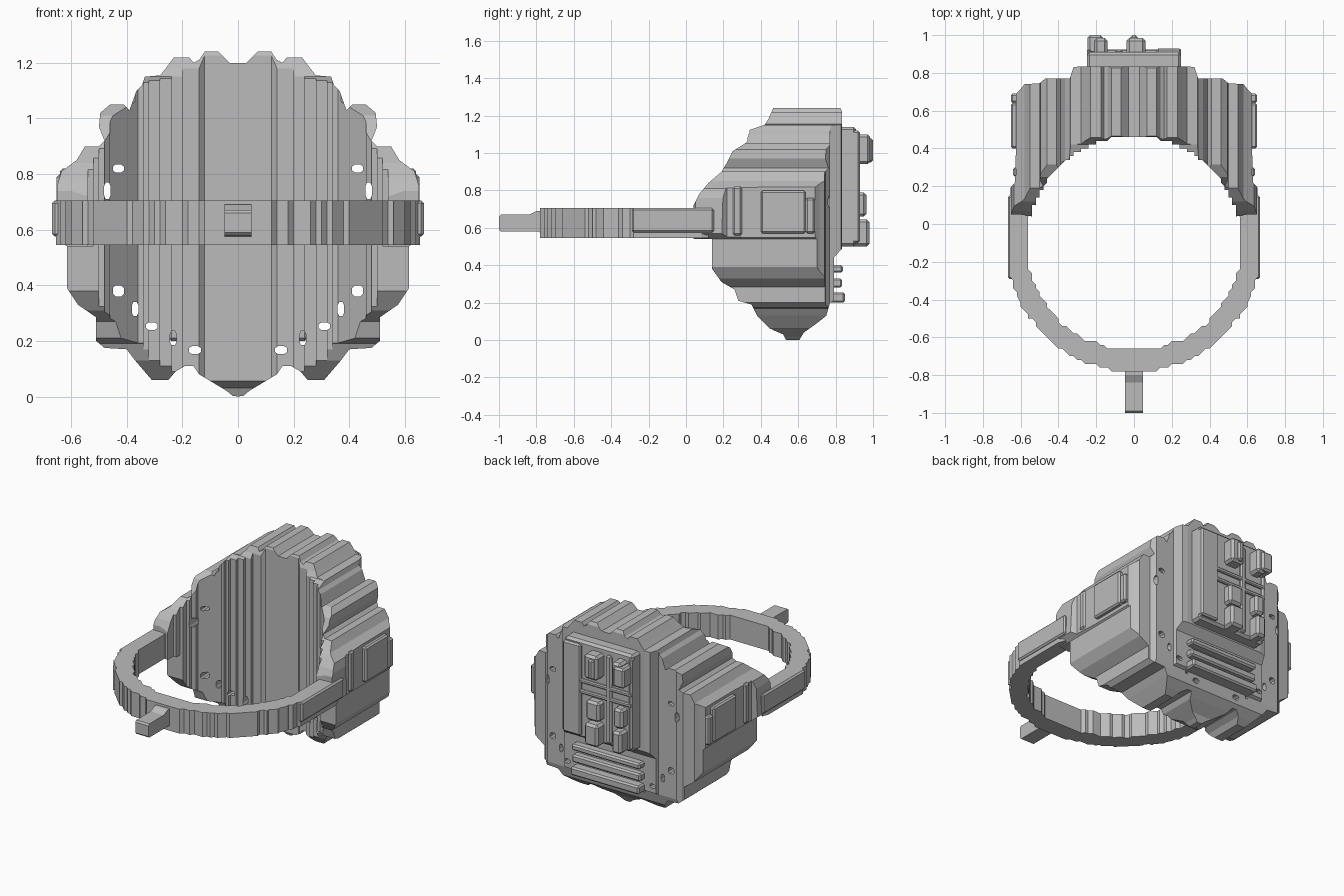
import bpy, bmesh, math

if "Cube" in bpy.data.objects:
    bpy.data.objects.remove(bpy.data.objects["Cube"])

grey = bpy.data.materials.new("warm grey")
grey.diffuse_color = (0.5, 0.5, 0.5, 1)
grey.use_nodes = True
grey.node_tree.nodes["Principled BSDF"].inputs["Base Color"].default_value = grey.diffuse_color


def prism(name, loops, axis, lo, hi, bevel=0):
    """Extrude closed outlines along an axis; points are the two other axes in order."""
    bm = bmesh.new()
    for pts in loops:
        def at(p, t):
            v = list(p)
            v.insert(axis, t)
            return bm.verts.new(v)
        a = [at(p, lo) for p in pts]
        b = [at(p, hi) for p in pts]
        bm.faces.new(a)
        bm.faces.new(b)
        for i in range(len(pts)):
            j = (i + 1) % len(pts)
            bm.faces.new((a[i], a[j], b[j], b[i]))
    bmesh.ops.recalc_face_normals(bm, faces=bm.faces)
    if bevel:
        bmesh.ops.bevel(bm, geom=bm.edges[:], offset=bevel, segments=1, affect='EDGES')
    me = bpy.data.meshes.new(name)
    bm.to_mesh(me)
    bm.free()
    me.materials.append(grey)
    ob = bpy.data.objects.new(name, me)
    bpy.context.collection.objects.link(ob)
    return ob


def box(name, x0, x1, y0, y1, z0, z1, bevel=0.01):
    return prism(name, [[(x0, y0), (x1, y0), (x1, y1), (x0, y1)]], 2, z0, z1, bevel)


def combine(ob, cutter, operation):
    m = ob.modifiers.new("cut", 'BOOLEAN')
    m.operation, m.object, m.solver = operation, cutter, 'EXACT'
    bpy.context.view_layer.objects.active = ob
    bpy.ops.object.modifier_apply(modifier=m.name)
    bpy.data.objects.remove(cutter)


def mirrored(half):
    return half + [(-x, v) for x, v in reversed(half) if abs(x) > 1e-6]


def stepped_arc(r, a0, a1, n, grid, limit=1.0):
    """Arc around the finger opening, snapped to a grid so it reads as small steps."""
    pts = []
    for i in range(n + 1):
        a = math.radians(a0 + (a1 - a0) * i / n)
        x = round(r * math.cos(a) / grid) * grid
        y = round(r * math.sin(a) / grid) * grid - 0.1
        p = (max(-limit, min(limit, x)), y)
        if not pts or p != pts[-1]:
            pts.append(p)
    return pts


# scalloped face outline (x, z)
outline = mirrored([
    (0, 1.2), (.03, 1.2), (.05, 1.22), (.07, 1.24), (.12, 1.24), (.14, 1.21), (.16, 1.2),
    (.175, 1.22), (.23, 1.22), (.26, 1.18), (.28, 1.155), (.335, 1.15), (.345, 1.12),
    (.365, 1.1), (.39, 1.03), (.41, 1.05), (.46, 1.05), (.495, 1.02), (.5, .97), (.48, .92),
    (.5, .9), (.55, .9), (.58, .85), (.635, .81), (.65, .76), (.655, .57), (.615, .54),
    (.615, .39), (.575, .33), (.51, .285), (.51, .2), (.48, .175), (.4, .17), (.37, .13),
    (.31, .06), (.25, .06), (.225, .09), (.19, .11), (.16, .11), (.14, .08), (.09, .05),
    (.04, .02), (.02, .003), (0, 0)])
face_block = prism("face_block", [outline], 1, -.3, 1.3)

# plan: hollow front, stepped back (x, y)
hollow = stepped_arc(.565, 90, 14, 50, .02)
plan = mirrored(hollow + [
    (.6, .05), (.67, .05), (.665, .18), (.63, .22), (.625, .4), (.625, .69), (.6, .715),
    (.58, .74), (.5, .745), (.47, .77), (.34, .77), (.32, .83), (.25, .84), (0, .84)])
combine(face_block, prism("plan", [plan], 2, -.2, 1.4), 'INTERSECT')

# side silhouette (y, z)
side = [
    (.47, 1.25), (.44, 1.18), (.42, 1.15), (.33, 1.12), (.33, 1.06), (.25, 1.01), (.22, .95),
    (.19, .9), (.12, .84), (.07, .78), (.04, .72), (.04, .54), (.14, .54), (.14, .38),
    (.19, .31), (.26, .27), (.28, .21), (.35, .19), (.38, .13), (.45, .06), (.52, .03),
    (.54, -.01), (.6, -.01), (.63, .04), (.7, .09), (.75, .13), (.77, .2), (.79, .21),
    (.79, .44), (.835, .49), (.835, 1.22), (.82, 1.25)]
combine(face_block, prism("side", [side], 0, -1, 1), 'INTERSECT')

# small through holes along the rim
holes = []
for x, z, w, h in [(.43, .82, .02, .014), (.47, .74, .012, .03), (.43, .38, .02, .02),
                   (.37, .315, .012, .025), (.31, .253, .02, .014), (.233, .21, .012, .025),
                   (.155, .167, .022, .014)]:
    for s in (-1, 1):
        holes.append([(s * x + w * u, z + h * v) for u, v in
                      [(1, .5), (.5, 1), (-.5, 1), (-1, .5), (-1, -.5), (-.5, -1), (.5, -1), (1, -.5)]])
combine(face_block, prism("holes", holes, 1, -.5, 1.5), 'DIFFERENCE')

# ring band
band = stepped_arc(.68, 18, -198, 110, .02, .655)
band += list(reversed(stepped_arc(.57, 18, -198, 90, .02)))
prism("ring_band", [band], 2, .545, .705)

# front nub
prism("front_nub", [[(-.75, .56), (-.75, .69), (-.80, .69), (-.84, .67), (-.99, .67),
                     (-1, .66), (-1, .59), (-.99, .58), (-.79, .58)]], 0, -.048, .048)

# shoulder and side panels on both flanks
for s, label in ((-1, "left"), (1, "right")):
    def flank(name, x1, y0, y1, z0, z1):
        x0 = .59
        box(label + name, min(s * x0, s * x1), max(s * x0, s * x1), y0, y1, z0, z1)
    flank("_shoulder", .668, -.29, .15, .575, .705)
    flank("_side_panel", .652, .4, .64, .57, .8)
    flank("_side_strip", .64, .25, .30, .56, .82)
    flank("_rear_strip", .652, .64, .69, .57, .76)

# back plate with rails
box("back_plate", -.25, .25, .8, .91, .5, 1.14, .015)
box("right_rail", .12, .25, .8, .93, .52, 1.12)
box("left_rail", -.25, -.225, .8, .925, .52, 1.12)
box("middle_rail", -.10, -.06, .8, .925, .52, 1.1)
for i, z in enumerate((.8, .87)):
    box("cross_rail_%d" % i, -.25, .25, .8, .925, z, z + .025, .006)

# two columns of raised blocks on the back plate
for x0, x1 in ((-.21, -.14), (-.04, .06)):
    for z0, z1, y in ((.94, 1.1, .985), (.66, .79, .965), (.5, .645, .98)):
        box("raised_block", x0, x1, .88, y, z0, z1, .015)
box("left_tip", -.245, -.165, .9, 1.0, .95, 1.08, .012)
box("middle_tip", -.02, .02, .9, 1.0, .95, 1.08, .012)

# horizontal ribs below the back plate
for i, (z0, z1, y) in enumerate(((.36, .40, .84), (.28, .33, .835), (.2, .255, .85))):
    box("lower_rib_%d" % i, -.25, .25, .74, y, z0, z1)
